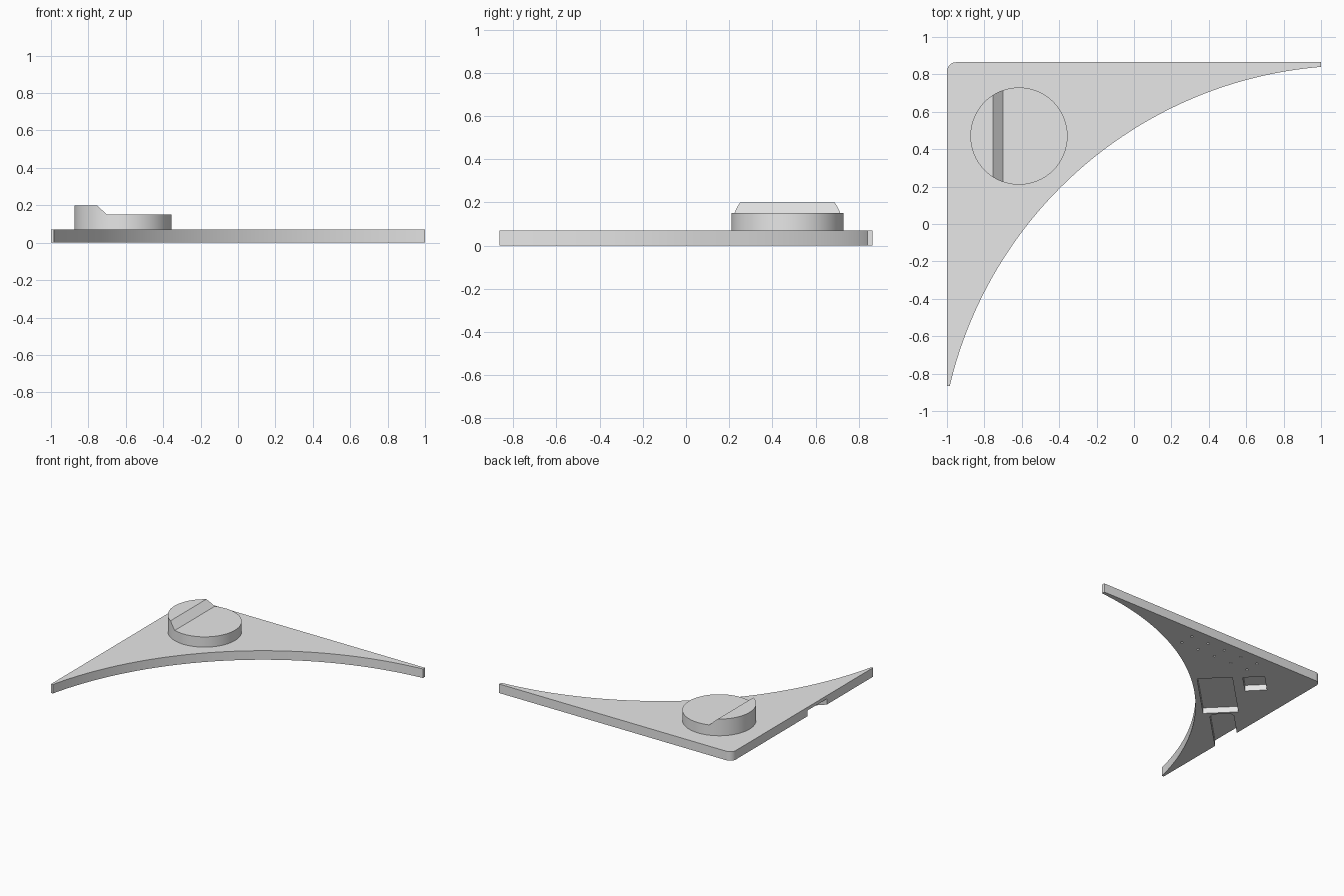
import bpy
import bmesh
import math
from mathutils import Vector

if "Cube" in bpy.data.objects:
    bpy.data.objects.remove(bpy.data.objects["Cube"])

PLATE_TOP = 0.07
POCKET_DEPTH = 0.045

grey = bpy.data.materials.new("light grey")
grey.diffuse_color = (0.8, 0.8, 0.8, 1.0)
grey.use_nodes = True
grey.node_tree.nodes["Principled BSDF"].inputs["Base Color"].default_value = grey.diffuse_color


def prism(name, outline, z0, z1):
    """Solid made by raising a flat outline from z0 to z1."""
    bm = bmesh.new()
    face = bm.faces.new([bm.verts.new((x, y, z0)) for x, y in outline])
    top = bmesh.ops.extrude_face_region(bm, geom=[face])["geom"]
    verts = [v for v in top if isinstance(v, bmesh.types.BMVert)]
    bmesh.ops.translate(bm, verts=verts, vec=(0, 0, z1 - z0))
    bmesh.ops.recalc_face_normals(bm, faces=bm.faces)
    mesh = bpy.data.meshes.new(name)
    bm.to_mesh(mesh)
    bm.free()
    ob = bpy.data.objects.new(name, mesh)
    bpy.context.collection.objects.link(ob)
    mesh.materials.append(grey)
    return ob


def arc(cx, cy, r, a0, a1, n):
    return [(cx + r * math.cos(a0 + (a1 - a0) * i / n),
             cy + r * math.sin(a0 + (a1 - a0) * i / n)) for i in range(n + 1)]


def cut(target, cutter):
    """Subtract the cutter from the target, then discard it."""
    cutter.hide_render = True
    mod = target.modifiers.new("cut", 'BOOLEAN')
    mod.operation = 'DIFFERENCE'
    mod.solver = 'EXACT'
    mod.object = cutter
    bpy.context.view_layer.objects.active = target
    bpy.ops.object.modifier_apply(modifier=mod.name)
    bpy.data.objects.remove(cutter)


def diagonal(cx, cy, points):
    """Turn local points by 45 degrees about a centre."""
    k = math.sqrt(0.5)
    return [(cx + k * (u - v), cy + k * (u + v)) for u, v in points]


def rectangle(length, width):
    a, b = length / 2, width / 2
    return [(-a, -b), (a, -b), (a, b), (-a, b)]


def smooth(ob):
    bpy.ops.object.select_all(action='DESELECT')
    ob.select_set(True)
    bpy.context.view_layer.objects.active = ob
    bpy.ops.object.shade_smooth_by_angle(angle=math.radians(30))


# Corner plate: two straight sides, a rounded corner and a concave arc
right_tip, front_tip = Vector((1.0, 0.84)), Vector((-0.985, -0.865))
chord = right_tip - front_tip
normal = Vector((-chord.y, chord.x)).normalized()
half, sag = chord.length / 2, 0.425
radius = (half ** 2 + sag ** 2) / (2 * sag)
centre = (right_tip + front_tip) / 2 - normal * (radius - sag)
a0 = math.atan2(*(right_tip - centre).yx)
a1 = math.atan2(*(front_tip - centre).yx)
if a1 < a0:
    a1 += 2 * math.pi
outline = arc(centre.x, centre.y, radius, a0, a1, 64)
outline += [(-1.0, -0.865)]
outline += arc(-0.95, 0.815, 0.05, math.pi, math.pi / 2, 10)
outline += [(1.0, 0.865)]
plate = prism("corner_plate", outline, 0, PLATE_TOP)

# Underside pockets set on the diagonal
for cx, cy, length, width in ((-0.555, 0.26, 0.49, 0.25),
                              (-0.65, 0.555, 0.19, 0.155)):
    cut(plate, prism("pocket_cutter",
                     diagonal(cx, cy, rectangle(length, width)),
                     -0.05, POCKET_DEPTH))

# Cable channel with a chamfered end, open at the left side
channel = [(0, -0.065), (0, 0.065), (-0.03, 0.085),
           (-0.6, 0.085), (-0.6, -0.085), (-0.03, -0.085)]
cut(plate, prism("channel_cutter", diagonal(-0.745, 0.075, channel),
                 -0.05, POCKET_DEPTH))

# Two rows of pin holes
for y in (0.67, 0.78):
    for i in range(5):
        x = -0.48 + 0.15 * i
        hole = arc(x, y, 0.01, 0, 2 * math.pi, 8)[:-1]
        cut(plate, prism("pin_cutter", hole, -0.05, 0.02))
smooth(plate)

# Round knob with a sloped step across its top
knob = prism("knob", arc(-0.615, 0.47, 0.26, 0, 2 * math.pi, 64)[:-1],
             PLATE_TOP, 0.20)
step = prism("step_cutter", [(-0.70, 0.15), (-0.20, 0.15), (-0.20, 0.30),
                             (-0.865, 0.30)], -0.4, 0.4)
for v in step.data.vertices:
    x, z, y = v.co
    v.co = (x, y + 0.47, z)
step.data.flip_normals()
cut(knob, step)
smooth(knob)
